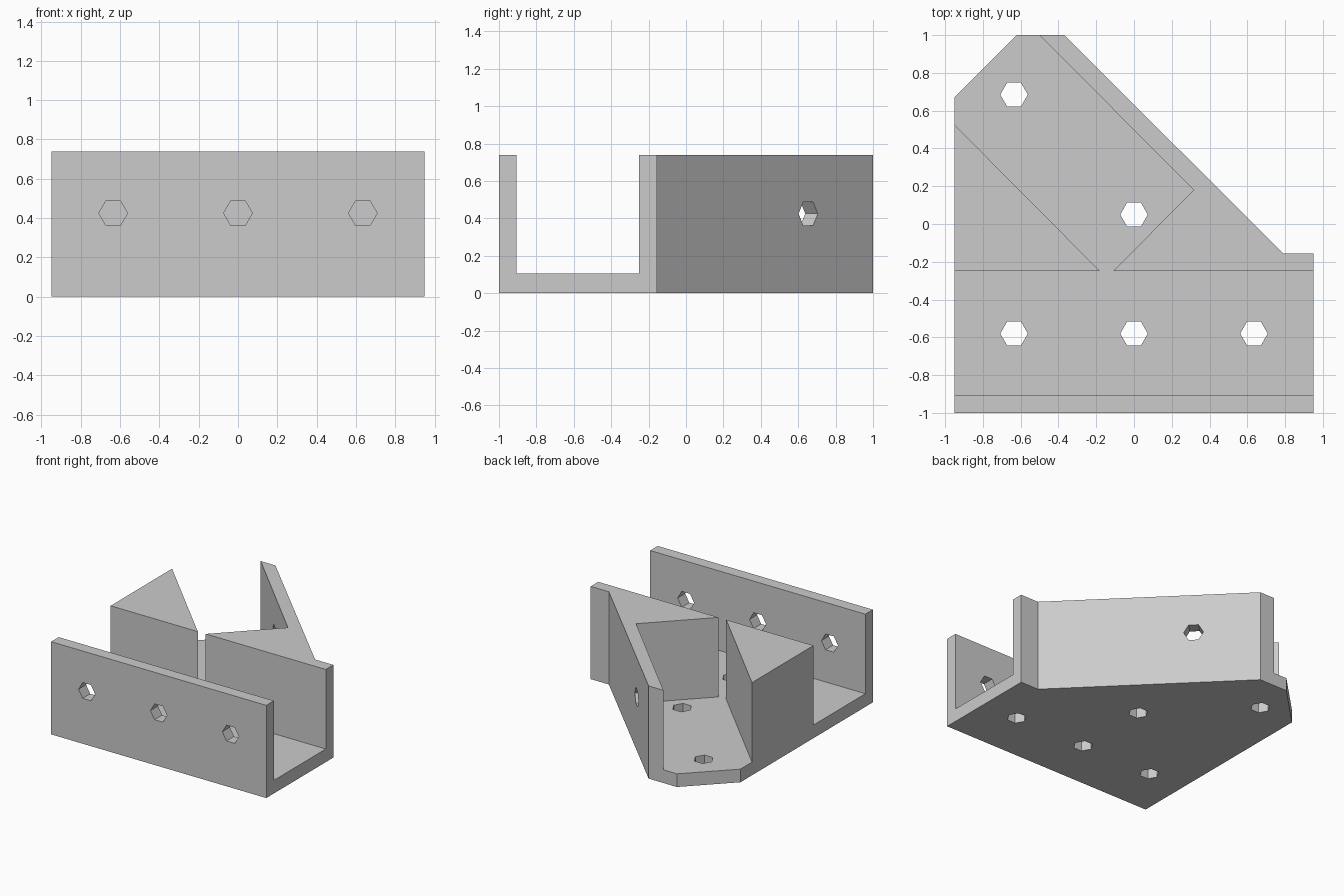
import bpy, bmesh
from math import pi
from mathutils import Matrix, Vector

cube = bpy.data.objects.get("Cube")
if cube:
    bpy.data.objects.remove(cube, do_unlink=True)

grey = bpy.data.materials.new("plain grey")
grey.use_nodes = True
grey.diffuse_color = (0.6, 0.6, 0.6, 1)
grey.node_tree.nodes["Principled BSDF"].inputs["Base Color"].default_value = (0.6, 0.6, 0.6, 1)

HEIGHT, FLOOR = 0.74, 0.105
HOLE_R, PITCH = 0.073, 0.635
HOLE_Z = 0.425


def make_object(name, bm):
    bmesh.ops.recalc_face_normals(bm, faces=bm.faces)
    mesh = bpy.data.meshes.new(name)
    bm.to_mesh(mesh)
    bm.free()
    mesh.materials.append(grey)
    obj = bpy.data.objects.new(name, mesh)
    bpy.context.collection.objects.link(obj)
    return obj


def prism(name, outline, bottom, top):
    """Extrude a plan outline from bottom to top."""
    bm = bmesh.new()
    face = bm.faces.new([bm.verts.new((x, y, bottom)) for x, y in outline])
    up = bmesh.ops.extrude_face_region(bm, geom=[face])["geom"]
    bmesh.ops.translate(bm, vec=(0, 0, top - bottom),
                        verts=[v for v in up if isinstance(v, bmesh.types.BMVert)])
    return make_object(name, bm)


def hex_cutter(name, centre, turn):
    """Six-sided cutter with corners pointing sideways."""
    bm = bmesh.new()
    spin = Matrix.Rotation(pi / 2, 4, "Z")
    bmesh.ops.create_cone(bm, cap_ends=True, segments=6, radius1=HOLE_R,
                          radius2=HOLE_R, depth=0.3,
                          matrix=Matrix.Translation(centre) @ turn @ spin)
    # keep a pair of corners level along the local sideways axis
    mid = Vector(centre)
    side = turn @ Vector((1, 0, 0))
    reach = max((v.co - mid).dot(side) for v in bm.verts)
    if reach < HOLE_R * 0.95:
        axis = turn @ Vector((0, 0, 1))
        bmesh.ops.rotate(bm, verts=bm.verts, cent=mid,
                         matrix=Matrix.Rotation(pi / 6, 3, axis))
    obj = make_object(name, bm)
    obj.hide_render = True
    obj.hide_set(True)
    return obj


def drill(part, spots, turn):
    for i, spot in enumerate(spots):
        cutter = hex_cutter(f"{part.name}_hole_cutter_{i + 1}", spot, turn)
        mod = part.modifiers.new("hole", "BOOLEAN")
        mod.operation = "DIFFERENCE"
        mod.solver = "EXACT"
        mod.object = cutter
    # bake the holes, then drop the cutters
    bpy.context.view_layer.update()
    baked = bpy.data.meshes.new_from_object(
        part.evaluated_get(bpy.context.evaluated_depsgraph_get()))
    cutters = [m.object for m in part.modifiers]
    part.modifiers.clear()
    part.data = baked
    for cutter in cutters:
        bpy.data.objects.remove(cutter, do_unlink=True)


# Floor plate with clipped diagonal corner
floor_plate = prism("floor_plate", [
    (-0.95, -1), (0.95, -1), (0.95, -0.155), (0.79, -0.155),
    (-0.37, 1), (-0.62, 1), (-0.95, 0.67)], 0, FLOOR)

# Front channel wall
front_wall = prism("front_wall", [
    (-0.95, -1), (0.95, -1), (0.95, -0.905), (-0.95, -0.905)], FLOOR, HEIGHT)

# Solid triangular corner block
corner_block = prism("corner_block", [
    (-0.95, -0.25), (-0.18, -0.25), (-0.95, 0.525)], FLOOR, HEIGHT)

# Rear wall, wedge and diagonal wall in one piece
diagonal_wall = prism("diagonal_wall", [
    (-0.11, -0.25), (0.95, -0.25), (0.95, -0.155), (0.79, -0.155),
    (-0.37, 1), (-0.5, 1), (0.315, 0.18)], FLOOR, HEIGHT)

# Screw holes
columns = (-PITCH, 0, PITCH)
drill(floor_plate, [(x, -0.58, 0.05) for x in columns]
      + [(-PITCH, 0.685, 0.05), (0, 0.05, 0.05)], Matrix.Identity(4))
upright = Matrix.Rotation(pi / 2, 4, "X")
drill(front_wall, [(x, -0.95, HOLE_Z) for x in columns], upright)
drill(diagonal_wall, [(-0.055, 0.62, HOLE_Z)],
      Matrix.Rotation(-pi / 4, 4, "Z") @ upright)
